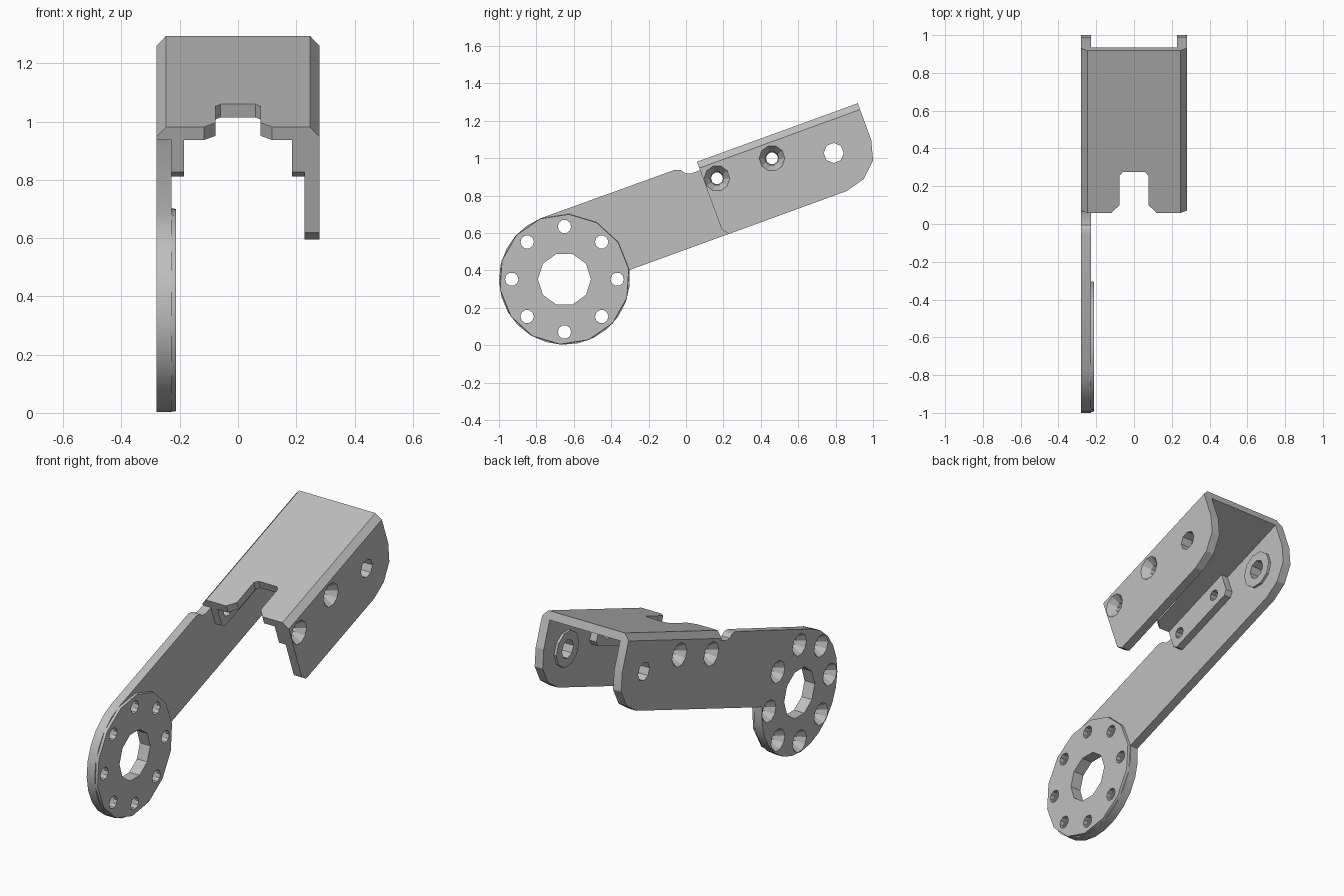
import bpy, bmesh, math
from mathutils import Matrix, Vector

cube = bpy.data.objects.get("Cube")
if cube:
    bpy.data.objects.remove(cube, do_unlink=True)

grey = bpy.data.materials.new("plain grey")
grey.use_nodes = True
grey.diffuse_color = (0.52, 0.52, 0.52, 1)
grey.node_tree.nodes["Principled BSDF"].inputs["Base Color"].default_value = grey.diffuse_color

# Local frame: x across, u along the arm, v up; tilted about the hub centre
TILT = math.radians(20)
FRAME = Matrix.Translation((0, -0.65, 0.353)) @ Matrix.Rotation(TILT, 4, 'X')
OUT, IN, HUB_IN, RIB_IN = 0.28, 0.228, 0.213, 0.185
TOP, SHELF, LOW = 0.348, 0.30, -0.073
START, END = 0.881, 1.796


def loft(name, rings):
    """Closed solid through rings of local (x, u, v) points."""
    bm = bmesh.new()
    loops = [[bm.verts.new(FRAME @ Vector(p)) for p in ring] for ring in rings]
    for a, b in zip(loops, loops[1:]):
        n = len(a)
        for i in range(n):
            bm.faces.new((a[i], a[(i + 1) % n], b[(i + 1) % n], b[i]))
    bm.faces.new(loops[0])
    bm.faces.new(loops[-1])
    bmesh.ops.recalc_face_normals(bm, faces=bm.faces)
    mesh = bpy.data.meshes.new(name)
    bm.to_mesh(mesh)
    bm.free()
    mesh.materials.append(grey)
    ob = bpy.data.objects.new(name, mesh)
    bpy.context.collection.objects.link(ob)
    return ob


def plate(name, outline, x0, x1):
    return loft(name, [[(x, u, v) for u, v in outline] for x in (x0, x1)])


def lathe(name, u, v, steps, sides, turn=0.0):
    """Stack of polygons along x from (x, radius) steps."""
    angles = [math.tau * i / sides + turn - TILT for i in range(sides)]
    return loft(name, [[(x, u + r * math.cos(a), v + r * math.sin(a)) for a in angles]
                       for x, r in steps])


def cut(parts, cutters):
    for ob in parts:
        for c in cutters:
            m = ob.modifiers.new("hole", 'BOOLEAN')
            m.operation, m.solver, m.object = 'DIFFERENCE', 'EXACT', c
        deps = bpy.context.evaluated_depsgraph_get()
        mesh = bpy.data.meshes.new_from_object(ob.evaluated_get(deps))
        ob.modifiers.clear()
        ob.data = mesh
    for c in cutters:
        bpy.data.objects.remove(c, do_unlink=True)


# Outlines shared by both side plates
rounded_end = [(1.58, LOW), (1.687, -0.044), (1.768, 0.033), (END, 0.139), (END, SHELF)]
short_outline = [(START, SHELF), (START, -0.038), (0.911, LOW)] + rounded_end
hub_arc = [(0.35 * math.cos(a), 0.35 * math.sin(a))
           for a in (math.radians(90 + 258 * i / 18) for i in range(19))]
notch = [(START, SHELF), (0.83, SHELF), (0.80, 0.312), (0.785, 0.335), (0.755, TOP)]
long_arm = plate("long_arm", hub_arc + rounded_end + notch, -OUT, -IN)
short_arm = plate("short_arm", short_outline, IN, OUT)

# Raised hub face
hub = lathe("hub_face", 0, 0, [(-IN, 0.35), (-HUB_IN, 0.348)], 14, math.radians(9))

# Inner ribs and pivot rings, mirrored
rib_outline = [(START, SHELF), (START, 0.183), (0.902, 0.16),
               (1.335, 0.16), (1.36, 0.183), (1.36, SHELF)]
for side, arm, word in ((-1, long_arm, "long"), (1, short_arm, "short")):
    rib = plate(word + "_side_rib", rib_outline, side * IN, side * RIB_IN)
    ring = lathe(word + "_side_pivot_ring", 1.584, 0.142,
                 [(side * IN, 0.105), (side * HUB_IN, 0.105)], 10)
    screws = [lathe("cutter", u, 0.228, [(side * 0.285, 0.072), (side * 0.235, 0.038),
                                         (side * 0.17, 0.03)], 10)
              for u in (0.951, 1.264)]
    pivot = lathe("cutter", 1.584, 0.142, [(side * 0.3, 0.054), (side * 0.19, 0.054)], 8)
    cut([arm, rib, ring], screws + [pivot])

# Hub bore and countersunk bolt circle
bolts = []
for i in range(8):
    a = math.tau * i / 8 - TILT
    bolts.append(lathe("cutter", 0.282 * math.cos(a), 0.282 * math.sin(a),
                       [(-0.285, 0.067), (-0.235, 0.036), (-0.19, 0.036)], 10))
bore = lathe("cutter", 0, 0, [(-0.3, 0.142), (-0.19, 0.142)], 10)
cut([long_arm, hub], bolts + [bore])

# Chamfered top web with a flared slot
section = [(OUT, SHELF), (OUT, 0.312), (0.247, TOP)]
section += [(-x, v) for x, v in reversed(section)]
web = loft("top_web", [[(x, u, v) for x, v in section] for u in (START, END)])
half = [(0.125, 0.86), (0.115, 0.885), (0.077, 0.925), (0.077, 1.09), (0.06, 1.11)]
slot = half + [(-x, u) for x, u in reversed(half)]
slot_cutter = loft("cutter", [[(x, u, v) for x, u in slot] for v in (0.25, 0.4)])
cut([web], [slot_cutter])

# Smooth rims, sharp edges elsewhere
for ob in (long_arm, hub):
    bpy.ops.object.select_all(action='DESELECT')
    ob.select_set(True)
    bpy.context.view_layer.objects.active = ob
    bpy.ops.object.shade_smooth_by_angle(angle=math.radians(28))
